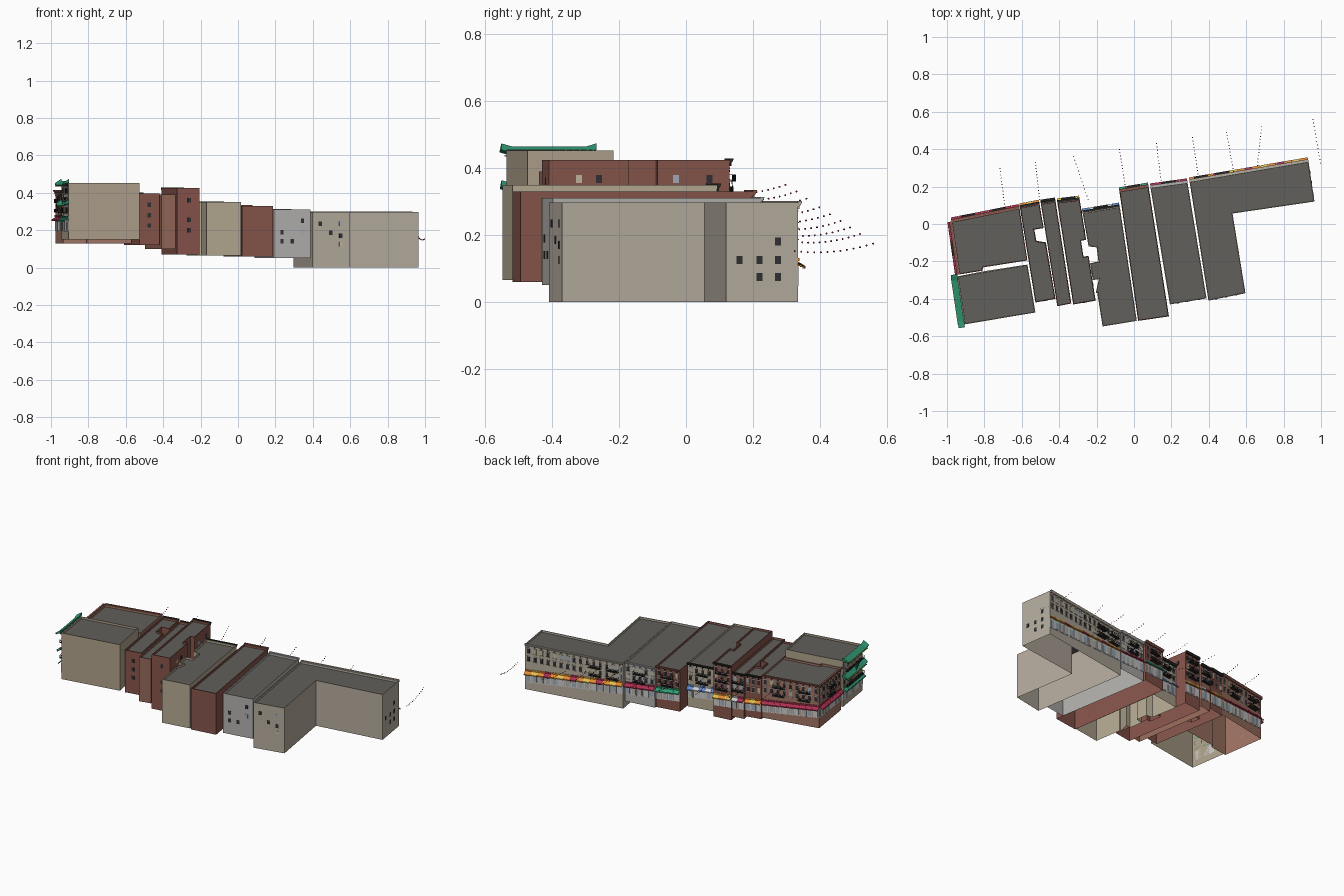
import bpy, bmesh, math, random
from mathutils import Vector

if "Cube" in bpy.data.objects:
    bpy.data.objects.remove(bpy.data.objects["Cube"])
random.seed(4)

RED, BRICK, RUST = (.24, .09, .07), (.30, .14, .10), (.36, .18, .13)
TAN, SAND, BEIGE, GREY = (.43, .36, .26), (.46, .40, .29), (.46, .41, .34), (.45, .44, .42)
ROOF, BLACK, DARK = (.12, .115, .105), (.02, .02, .02), (.03, .03, .035)
WHITE, CREAM, BLUE = (.6, .6, .6), (.55, .48, .34), (.35, .42, .5)
AW = dict(red=(.4, .03, .08), green=(.03, .32, .17), orange=(.75, .25, .03),
          yellow=(.75, .5, .08), blue=(.12, .25, .6), white=(.7, .7, .7))
mats, parts = {}, {}


def mat(c):
    if c not in mats:
        m = bpy.data.materials.new("paint_%d" % len(mats))
        m.diffuse_color = (*c, 1)
        m.use_nodes = True
        m.node_tree.nodes["Principled BSDF"].inputs["Base Color"].default_value = m.diffuse_color
        mats[c] = m
    return mats[c]


def part(name, col):
    """One growing mesh per part name, one material slot per colour."""
    bm, cols = parts.setdefault(name, (bmesh.new(), []))
    if col not in cols:
        cols.append(col)
    return bm, cols.index(col)


class Face:
    """A wall plane from a to b; s runs along it, o outward, z up."""
    def __init__(self, a, b):
        self.a, d = Vector(a), Vector(b) - Vector(a)
        self.len = d.length
        self.u = d.normalized()
        self.n = Vector((self.u.y, -self.u.x))

    def p(self, s, o, z):
        q = self.a + self.u * s + self.n * o
        return Vector((q.x, q.y, z))


def prism(name, col, f, prof, s0, s1, dz=0):
    bm, mi = part(name, col)
    r0 = [bm.verts.new(f.p(s0, o, z)) for o, z in prof]
    r1 = [bm.verts.new(f.p(s1, o, z + dz)) for o, z in prof]
    n = len(prof)
    fs = [bm.faces.new(r0), bm.faces.new(r1[::-1])]
    fs += [bm.faces.new((r0[i], r1[i], r1[(i + 1) % n], r0[(i + 1) % n])) for i in range(n)]
    for x in fs:
        x.material_index = mi
    bmesh.ops.recalc_face_normals(bm, faces=fs)


def box(name, col, f, s, z, w, h, o0, o1):
    prism(name, col, f, [(o0, z - h / 2), (o1, z - h / 2), (o1, z + h / 2), (o0, z + h / 2)], s - w / 2, s + w / 2)


def building(name, pts, z0, z1, col):
    """Open-bottomed walls with a parapet around a sunken roof."""
    bm, wi = part(name, col)
    _, ri = part(name, ROOF)
    lo = [bm.verts.new((x, y, z0)) for x, y in pts]
    hi = [bm.verts.new((x, y, z1)) for x, y in pts]
    n = len(pts)
    for i in range(n):
        j = (i + 1) % n
        bm.faces.new((lo[i], lo[j], hi[j], hi[i])).material_index = wi
    top = bm.faces.new(hi)
    bm.normal_update()
    bmesh.ops.inset_region(bm, faces=[top], thickness=.007)
    for v in bmesh.ops.inset_region(bm, faces=[top], thickness=.0005, depth=0)['faces']:
        v.material_index = wi
    for v in top.verts:
        v.co.z -= .012
    top.material_index = ri


def window(f, s, z, w=.018, h=.03, trim=WHITE):
    col = random.choice([DARK] * 5 + [CREAM, BLUE])
    box("windows", col, f, s, z, w, h, 0, .0015)
    if trim:
        box("window_sills", trim, f, s, z - h / 2 - .002, w + .006, .003, 0, .004)
        box("window_lintels", trim, f, s, z + h / 2 + .002, w + .006, .004, 0, .003)


def street_z(f, s):
    return .12 + (.93 - f.p(s, 0, 0).x) * .079


def fire_escape(f, s, zs, w=.075):
    nm = "fire_escapes"
    for i, z in enumerate(zs):
        box(nm, BLACK, f, s, z, w, .003, 0, .022)
        for h in (.009, .018):
            box(nm, BLACK, f, s, z + h, w, .0015, .0205, .022)
        for k in range(9):
            box(nm, BLACK, f, s - w / 2 + w * k / 8, z + .009, .0015, .018, .0205, .022)
        for e in (-1, 1):
            box(nm, BLACK, f, s + e * w / 2, z + .018, .0015, .0015, 0, .022)
        if i:
            up = zs[i - 1] - z      # stair down from the landing above
            for o in (.008, .016):
                prism(nm, BLACK, f, [(o, z), (o + .002, z), (o + .002, z + .004), (o, z + .004)],
                      s - w * .35, s + w * .3, up)


def shopfront(f, top, cols, escapes=(), pitch=.042, cornice=BLACK, trim=WHITE):
    """Street side: window rows, cornice, awnings, shop glazing and fire escapes."""
    n = max(2, round(f.len / pitch))
    step = f.len / n
    rows = []
    z = top - .042
    while z > street_z(f, f.len / 2) + .022:
        rows.append(z)
        z -= .052
    for i in range(n):
        s = (i + .5) * step
        az = street_z(f, s)
        for r in rows:
            if r > az + .012:
                window(f, s, r, trim=trim)
        c = AW[cols[i % len(cols)]]
        prism("awnings", c, f, [(0, az), (.022, az - .014), (.022, az - .021), (.020, az - .021),
                                (.020, az - .014), (0, az - .004)], s - step * .48, s + step * .48)
        box("shop_panels", WHITE, f, s, az - .043, step * .92, .06, 0, .002)
        box("shop_glass", random.choice([GREY, BLUE, WHITE]), f, s, az - .045, step * .6, .045, .002, .003)
        box("shop_signs", c, f, s, az + .005, step * .95, .009, 0, .004)
        box("cornice_brackets", cornice, f, s, top - .014, .004, .01, 0, .008)
    prism("cornices", cornice, f, [(0, top - .012), (.006, top - .01), (.012, top), (.012, top + .004), (0, top + .004)], 0, f.len)
    for e in escapes:
        fire_escape(f, f.len * e, [r - .021 for r in rows])


# Building footprints, counter-clockwise, stepping up the hill
A = [(-.976, .013), (-.935, -.27), (-.81, -.25), (-.807, -.232), (-.57, -.195), (-.612, .085)]
B = [(-.944, -.28), (-.906, -.537), (-.527, -.473), (-.57, -.217), (-.80, -.252)]
C = [(-.61, .088), (-.527, -.42), (-.42, -.40), (-.471, -.098), (-.522, -.09), (-.533, -.03), (-.483, -.022), (-.505, .108)]
D = [(-.498, .108), (-.41, -.44), (-.335, -.425), (-.419, .12)]
E = [(-.41, .115), (-.325, -.43), (-.205, -.41), (-.243, -.17), (-.27, -.175), (-.283, -.09), (-.256, -.085), (-.29, .13)]
F = [(-.275, .06), (-.243, -.12), (-.2, -.125), (-.19, -.2), (-.235, -.21), (-.22, -.30), (-.188, -.295),
     (-.205, -.37), (-.196, -.37), (-.168, -.548), (.015, -.518), (-.076, .093)]
G = [(-.078, .174), (.022, -.518), (.187, -.494), (.078, .2)]
H = [(.088, .195), (.192, -.43), (.388, -.398), (.286, .222)]
I = [(.297, .227), (.398, -.41), (.596, -.37), (.527, .056), (.965, .12), (.933, .335)]

specs = [("corner_brick_building", A, .13, .41, RUST), ("corner_tan_building", B, .15, .452, TAN),
         ("narrow_red_building", C, .12, .397, RED), ("narrow_brick_building", D, .10, .39, BRICK),
         ("tall_red_building", E, .07, .425, RED), ("sand_building", F, .065, .35, SAND),
         ("deep_red_building", G, .06, .33, RED), ("grey_building", H, .05, .31, GREY),
         ("long_beige_building", I, 0, .297, BEIGE)]
for sp in specs:
    building(*sp)

# Street fronts
north = [(A, .41, ["red"], (.3, .75), RED), (C, .397, ["orange", "yellow"], (), BLACK),
         (D, .39, ["white", "red"], (.5,), BLACK), (E, .425, ["yellow", "orange"], (.5,), BLACK),
         (F, .35, ["blue", "white"], (.5,), BLACK), (G, .33, ["green"], (.5,), RED),
         (H, .31, ["red"], (.5,), GREY), (I, .297, ["orange", "yellow", "orange", "red"], (.72, .9), BEIGE)]
for pts, top, cols, esc, cor in north:
    shopfront(Face(pts[-1], pts[0]), top, cols, esc, cornice=cor, trim=CREAM if pts is I else WHITE)
shopfront(Face(A[0], A[1]), .41, ["red"], (.5,), cornice=RED)
wf = Face(B[0], B[1])
shopfront(wf, .452, ["green"], (), cornice=BLACK)

# Flared green eaves and balconies on the tan corner building
L = wf.len
for z, o, name in ((.445, .034, "flared_eave"), (.335, .026, "balcony_roof")):
    prof = [(0, z), (o, z - .008), (o, z - .003), (0, z + .019)]
    prism(name, AW["green"], wf, prof, .02, L - .02)
    prism(name, AW["green"], wf, prof, .02, -.012, .01)
    prism(name, AW["green"], wf, prof, L - .02, L + .015, .01)
    prism(name + "_trim", AW["yellow"], wf, [(o, z - .011), (o + .002, z - .011), (o + .002, z - .006), (o, z - .006)], 0, L)
fire_escape(wf, L / 2, [.375, .275], L * .85)

# Scattered rear and side windows: wall start, wall end, axis, (position, height)
plain = [(H[1], H[2], 0, [(.235, .19), (.235, .14), (.29, .14), (.345, .25), (.345, .19)]),
         (I[1], I[2], 0, [(.44, .235), (.495, .185), (.55, .235), (.55, .17), (.55, .125)]),
         (I[4], I[5], 1, [(.16, .125), (.22, .125), (.22, .075), (.275, .18), (.275, .125), (.275, .075)]),
         (E[1], E[2], 0, [(-.26, .36), (-.26, .255), (-.26, .2)]),
         (C[1], C[2], 0, [(-.475, .335), (-.475, .28), (-.475, .225)]),
         (E[2], E[3], 1, [(-.32, .367), (-.26, .367)]), (E[6], E[7], 1, [(-.03, .367), (.07, .367)])]
for a, b, ax, spots in plain:
    f = Face(a, b)
    for v, z in spots:
        window(f, f.len * (v - a[ax]) / (b[ax] - a[ax]), z, .018, .024, None)

# Sagging lantern strings over the street: near end, far end
strings = [((-.69, .09), (-.717, .297)), ((-.505, .13), (-.527, .33)), ((-.245, .13), (-.323, .36)),
           ((-.045, .195), (-.078, .398)), ((.147, .216), (.12, .43)), ((.345, .25), (.313, .462)),
           ((.532, .28), (.495, .49)), ((.66, .313), (.682, .52)), ((.997, .325), (.957, .559))]
bm, mi = part("lantern_strings", AW["red"])
for (x0, y0), (x1, y1) in strings:
    ze = .35 - (x1 + .717) * .105
    for k in range(13):
        t = k / 12
        g = bmesh.ops.create_icosphere(bm, subdivisions=1, radius=.0032)
        z = ze - .022 + .022 * t - .05 * t * (1 - t)
        bmesh.ops.translate(bm, verts=g['verts'], vec=(x0 + (x1 - x0) * t, y0 + (y1 - y0) * t, z))

# Turn every collected part into an object
for name, (bm, cols) in parts.items():
    me = bpy.data.meshes.new(name)
    bm.to_mesh(me)
    bm.free()
    for c in cols:
        me.materials.append(mat(c))
    bpy.context.collection.objects.link(bpy.data.objects.new(name, me))
